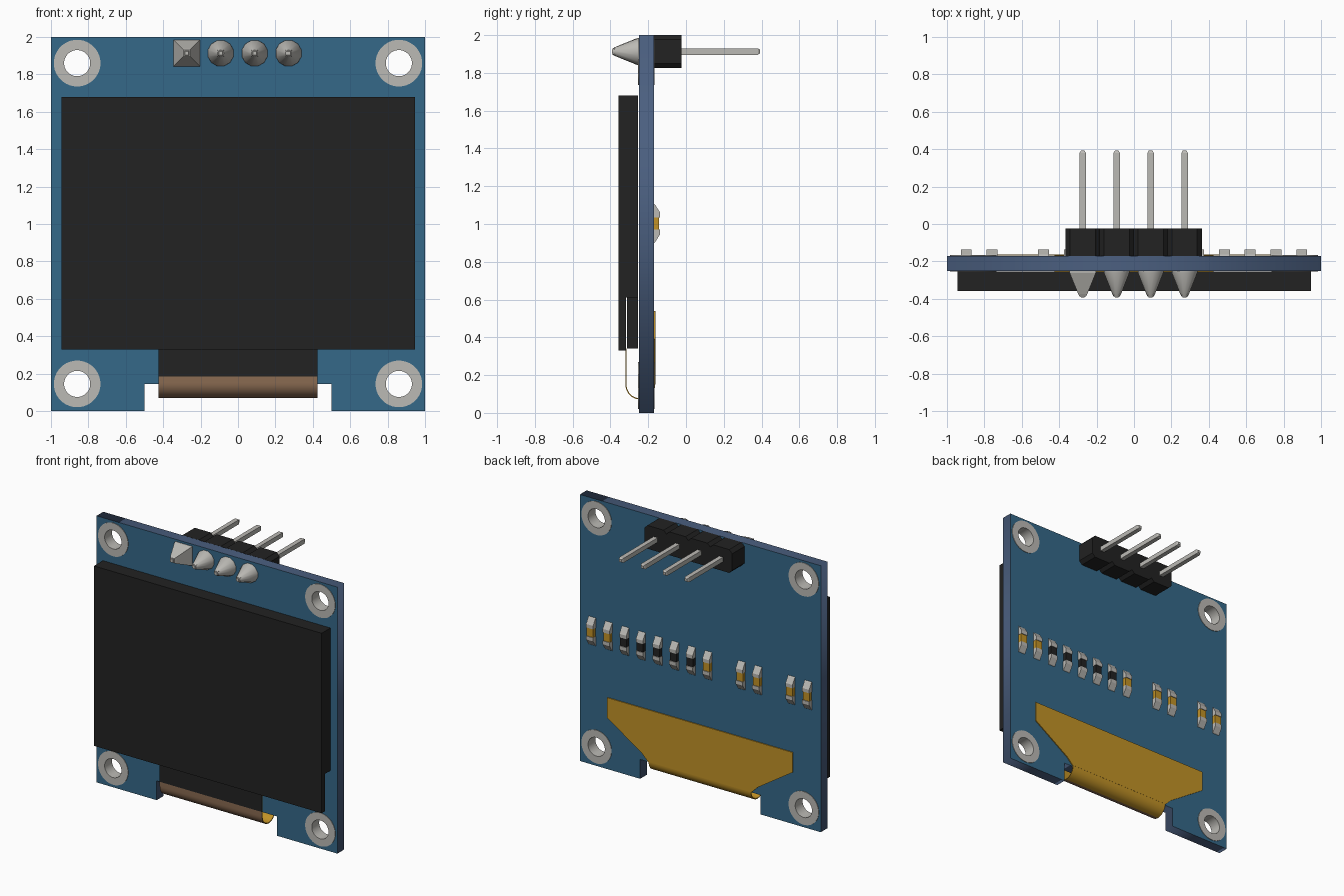
import bpy, bmesh, math
from mathutils import Vector

cube = bpy.data.objects.get("Cube")
if cube:
    bpy.data.objects.remove(cube, do_unlink=True)


def material(name, rgb, rough=0.6):
    m = bpy.data.materials.new(name)
    m.use_nodes = True
    m.diffuse_color = (*rgb, 1)
    bsdf = next(n for n in m.node_tree.nodes if n.type == 'BSDF_PRINCIPLED')
    bsdf.inputs["Base Color"].default_value = (*rgb, 1)
    bsdf.inputs["Roughness"].default_value = rough
    return m


BLUE = material("board blue", (0.035, 0.14, 0.25))
EDGE = material("board edge slate", (0.07, 0.115, 0.215))
BLACK = material("matte black", (0.016, 0.016, 0.016))
METAL = material("tin grey", (0.50, 0.49, 0.46))
GOLD = material("amber gold", (0.54, 0.29, 0.02))
BROWN = material("film brown", (0.26, 0.15, 0.085))

FRONT, BACK = -0.25, -0.17      # board faces in y


def finish(name, bm, mats, rule=None, smooth=None):
    bmesh.ops.recalc_face_normals(bm, faces=bm.faces)
    bm.normal_update()
    if rule:
        for f in bm.faces:
            f.material_index = rule(f)
    me = bpy.data.meshes.new(name)
    bm.to_mesh(me)
    bm.free()
    for m in mats:
        me.materials.append(m)
    ob = bpy.data.objects.new(name, me)
    bpy.context.collection.objects.link(ob)
    if smooth:
        bpy.ops.object.select_all(action='DESELECT')
        ob.select_set(True)
        bpy.context.view_layer.objects.active = ob
        bpy.ops.object.shade_smooth_by_angle(angle=math.radians(smooth))
    return ob


def prism(name, pts, axis, lo, hi, mats, rule=None, smooth=None):
    """Extrude a 2D outline: (y, z) points along x, or (x, z) points along y."""
    bm = bmesh.new()
    place = (lambda p: (lo, p[0], p[1])) if axis == 'x' else (lambda p: (p[0], lo, p[1]))
    face = bm.faces.new([bm.verts.new(place(p)) for p in pts])
    step = Vector((hi - lo, 0, 0) if axis == 'x' else (0, hi - lo, 0))
    ext = bmesh.ops.extrude_face_region(bm, geom=[face], use_keep_orig=True)
    bmesh.ops.translate(bm, vec=step, verts=[v for v in ext["geom"] if isinstance(v, bmesh.types.BMVert)])
    return finish(name, bm, mats, rule, smooth)


def box(name, x, y, z, mat):
    return prism(name, [(x[0], z[0]), (x[1], z[0]), (x[1], z[1]), (x[0], z[1])], 'y', y[0], y[1], [mat])


def lathe(name, cx, cz, profile, n, mat, loop=False, smooth=None):
    """Stack n-sided rings of (y, radius) along y; loop closes them into a tube wall."""
    bm = bmesh.new()
    rings = []
    for y, r in profile:
        rings.append([bm.verts.new((cx + r * math.cos((i + 0.5) * math.tau / n), y,
                                    cz + r * math.sin((i + 0.5) * math.tau / n))) for i in range(n)])
    pairs = list(zip(rings, rings[1:]))
    if loop:
        pairs.append((rings[-1], rings[0]))
    else:
        bm.faces.new(rings[0])
        bm.faces.new(rings[-1])
    for a, b in pairs:
        for i in range(n):
            j = (i + 1) % n
            bm.faces.new((a[i], a[j], b[j], b[i]))
    return finish(name, bm, [mat], None, smooth)


# Circuit board: notched outline with four round holes, filled as a flat curve
HOLES = [(x, z) for x in (-0.86, 0.86) for z in (0.145, 1.86)]
outline = [(-1, 0), (-0.5, 0), (-0.5, 0.145), (0.5, 0.145), (0.5, 0), (1, 0), (1, 2), (-1, 2)]
loops = [outline] + [[(x + 0.1 * math.cos(i * math.tau / 32), z + 0.1 * math.sin(i * math.tau / 32))
                      for i in range(32)] for x, z in HOLES]
curve = bpy.data.curves.new("board_outline", 'CURVE')
curve.dimensions = '2D'
curve.fill_mode = 'BOTH'
curve.extrude = (BACK - FRONT) / 2
for pts in loops:
    s = curve.splines.new('POLY')
    s.points.add(len(pts) - 1)
    for p, (x, z) in zip(s.points, pts):
        p.co = (x, z, 0, 1)
    s.use_cyclic_u = True
tmp = bpy.data.objects.new("board_outline", curve)
bpy.context.collection.objects.link(tmp)
flat = bpy.data.meshes.new_from_object(tmp.evaluated_get(bpy.context.evaluated_depsgraph_get()))
bm = bmesh.new()
bm.from_mesh(flat)
bpy.data.objects.remove(tmp, do_unlink=True)
bpy.data.meshes.remove(flat)
bmesh.ops.remove_doubles(bm, verts=bm.verts, dist=1e-5)
for v in bm.verts:
    x, z, d = v.co
    v.co = (x, (FRONT + BACK) / 2 - d, z)
finish("circuit_board", bm, [BLUE, EDGE], lambda f: 0 if abs(f.normal.y) > 0.5 else 1)

# Plated mounting holes
for i, (x, z) in enumerate(HOLES):
    lathe(f"mounting_ring_{i + 1}", x, z,
          [(FRONT - 0.004, 0.07), (FRONT - 0.004, 0.125), (BACK + 0.004, 0.125), (BACK + 0.004, 0.07)],
          32, METAL, loop=True, smooth=35)

# Display: full front glass, shorter rear glass, driver block under the overhang
box("display_front_glass", (-0.945, 0.945), (-0.358, -0.318), (0.33, 1.68), BLACK)
box("display_rear_glass", (-0.945, 0.945), (-0.318, FRONT - 0.003), (0.61, 1.68), BLACK)
box("display_driver_block", (-0.43, 0.43), (-0.312, FRONT - 0.003), (0.34, 0.61), BLACK)

# Ribbon film: runs down from the glass and wraps under the notch to the back
CY, CZ, R, T = -0.242, 0.15, 0.079, 0.006


def ribbon_path(r):
    arc = [(CY - r * math.cos(a), CZ - r * math.sin(a))
           for a in (math.pi * i / 20 for i in range(21))]
    return [(CY - r, 0.34), (CY - r, 0.185)] + arc + [(CY + r, 0.2)]


def ribbon_colour(f):
    c, n = f.calc_center_median(), f.normal
    if abs(n.x) > 0.5 or n.y > -0.02 or math.hypot(c.y - CY, min(c.z - CZ, 0)) < R - T / 2:
        return 0
    return 1 if c.z > 0.185 else 2


prism("ribbon_film", ribbon_path(R) + ribbon_path(R - T)[::-1], 'x', -0.425, 0.425,
      [GOLD, BLACK, BROWN], ribbon_colour, smooth=30)
half = [(0.43, 0.15), (0.48, 0.2), (0.77, 0.39), (0.77, 0.54)]
prism("ribbon_back_plate", half + [(-x, z) for x, z in half[::-1]], 'y', BACK + 0.001, BACK + 0.008, [GOLD])

# Pin header: chamfered blocks, square pins and solder joints on the front
PZ, C = 1.913, 0.025
for i in range(4):
    x, w, h = -0.274 + 0.1815 * i, 0.0925, 0.0875
    prism(f"header_block_{i + 1}",
          [(x - w, PZ - h + C), (x - w + C, PZ - h), (x + w - C, PZ - h), (x + w, PZ - h + C),
           (x + w, PZ + h - C), (x + w - C, PZ + h), (x - w + C, PZ + h), (x - w, PZ + h - C)],
          'y', BACK, -0.025, [BLACK])
    q = math.sqrt(2)
    lathe(f"header_pin_{i + 1}", x, PZ,
          [(-0.392, 0.010 * q), (-0.38, 0.017 * q), (0.38, 0.017 * q), (0.392, 0.010 * q)], 4, METAL)
    n, k = (4, q) if i == 0 else (12, 1)
    lathe(f"solder_joint_{i + 1}", x, PZ,
          [(FRONT, 0.071 * k), (FRONT - 0.012, 0.070 * k), (-0.375, 0.024 * k), (-0.388, 0.017 * k)],
          n, METAL, smooth=None if i == 0 else 35)

# Row of small chips on the back, each with two soldered end caps
for i in (0, 1, 2, 3, 4, 5, 6, 7, 9, 10, 12, 13):
    x = 0.897 - 0.138 * i
    body = BLACK if 2 <= i <= 6 else GOLD
    box(f"chip_body_{i + 1}", (x - 0.027, x + 0.027), (BACK, -0.142), (0.965, 1.035), body)
    for side, s in (("upper", 1), ("lower", -1)):
        cap = [(BACK, 0.032), (-0.137, 0.032), (-0.137, 0.058), (-0.145, 0.07), (-0.164, 0.1), (BACK, 0.105)]
        prism(f"chip_cap_{side}_{i + 1}", [(y, 1.003 + s * z) for y, z in cap],
              'x', x - 0.029, x + 0.029, [METAL])
